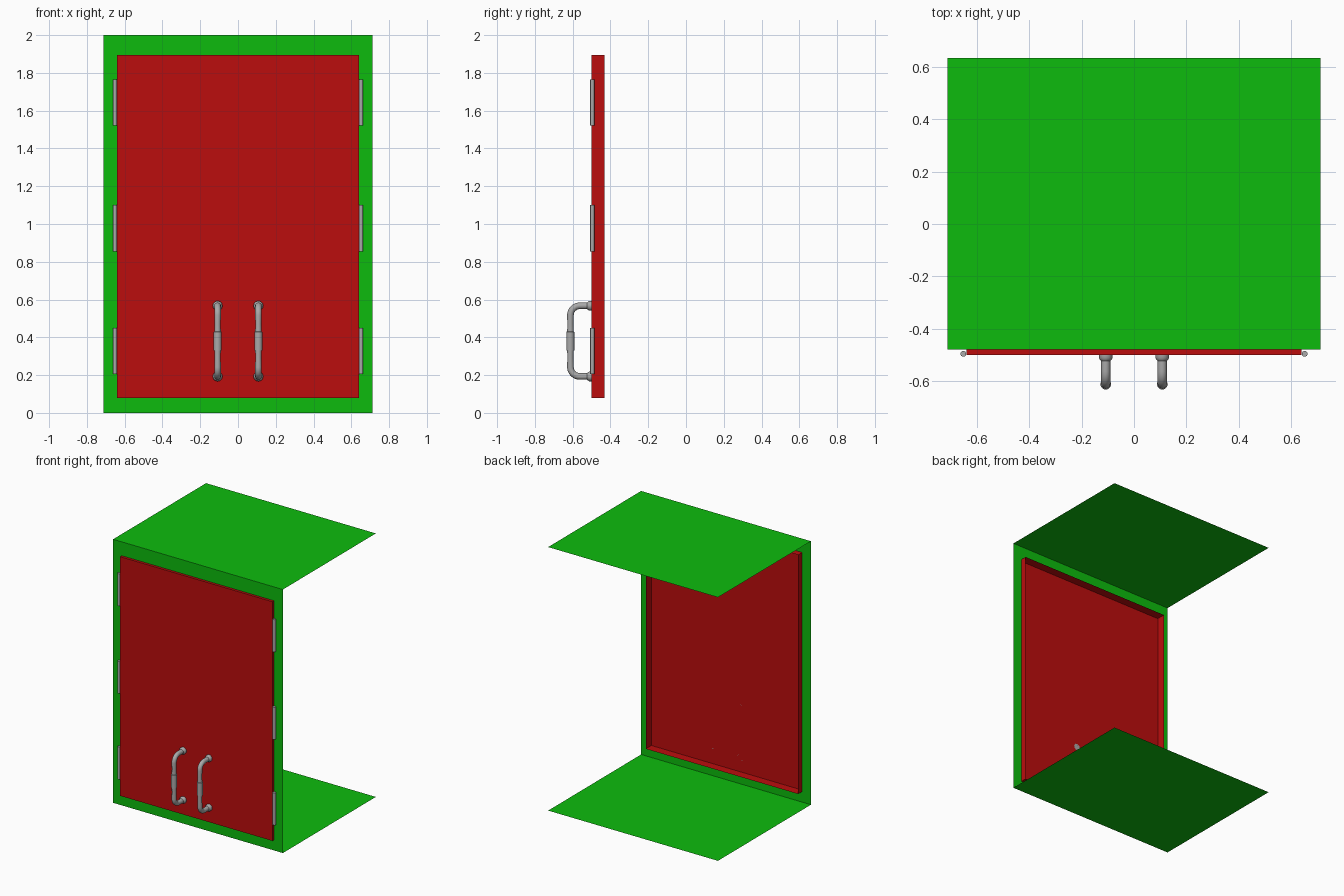
import bpy
import bmesh
import math

if "Cube" in bpy.data.objects:
    bpy.data.objects.remove(bpy.data.objects["Cube"], do_unlink=True)


def make_material(name, colour):
    mat = bpy.data.materials.new(name)
    mat.use_nodes = True
    mat.diffuse_color = (*colour, 1)
    mat.node_tree.nodes["Principled BSDF"].inputs["Base Color"].default_value = (*colour, 1)
    return mat


green = make_material("cabinet green", (0.004, 0.5, 0.004))
red = make_material("door red", (0.5, 0.004, 0.004))
metal = make_material("handle grey", (0.4, 0.4, 0.4))


def add_mesh(name, bm, mat):
    mesh = bpy.data.meshes.new(name)
    bm.to_mesh(mesh)
    bm.free()
    mesh.materials.append(mat)
    obj = bpy.data.objects.new(name, mesh)
    bpy.context.collection.objects.link(obj)
    return obj


def smooth(obj):
    bpy.ops.object.select_all(action='DESELECT')
    obj.select_set(True)
    bpy.context.view_layer.objects.active = obj
    bpy.ops.object.shade_smooth_by_angle(angle=math.radians(40))


def rect_loop(bm, half_x, y, low, high):
    corners = ((-half_x, low), (half_x, low), (half_x, high), (-half_x, high))
    return [bm.verts.new((x, y, z)) for x, z in corners]


def bridge(bm, outer, inner):
    for i in range(4):
        j = (i + 1) % 4
        bm.faces.new((outer[i], outer[j], inner[j], inner[i]))


HALF_W, FRONT, BACK, HEIGHT = 0.713, -0.48, 0.635, 2.0
DOOR_W, DOOR_LOW, DOOR_HIGH = 0.64, 0.08, 1.895
DOOR_FRONT, DOOR_BACK = -0.5, -0.432

# Thin top and bottom panels
for name, z in (("bottom_panel", 0), ("top_panel", HEIGHT)):
    bm = bmesh.new()
    corners = ((-HALF_W, FRONT), (HALF_W, FRONT), (HALF_W, BACK), (-HALF_W, BACK))
    face = bm.faces.new([bm.verts.new((x, y, z)) for x, y in corners])
    if z == 0:
        face.normal_flip()
    add_mesh(name, bm, green)

# Front frame with an opening for the door
bm = bmesh.new()
bridge(bm, rect_loop(bm, HALF_W, FRONT, 0, HEIGHT),
       rect_loop(bm, DOOR_W, FRONT, DOOR_LOW, DOOR_HIGH))
add_mesh("front_frame", bm, green)

# Door panel with a rim, open at the back
bm = bmesh.new()
front_loop = rect_loop(bm, DOOR_W, DOOR_FRONT, DOOR_LOW, DOOR_HIGH)
back_loop = rect_loop(bm, DOOR_W, DOOR_BACK, DOOR_LOW, DOOR_HIGH)
bm.faces.new(front_loop)
bridge(bm, back_loop, front_loop)
add_mesh("door", bm, red)

# Hinge barrels, three on each side
for side, sx in (("left", 1), ("right", -1)):
    for level, z in (("lower", 0.328), ("middle", 0.978), ("upper", 1.643)):
        bpy.ops.mesh.primitive_cylinder_add(
            vertices=20, radius=0.011, depth=0.245, location=(sx * 0.652, -0.496, z))
        hinge = bpy.context.object
        hinge.name = f"{side}_{level}_hinge"
        hinge.data.materials.append(metal)
        smooth(hinge)

# Handle path: upper half as (y, height above middle, radius)
MIDDLE, REACH, ARM, BEND = 0.38, -0.612, 0.187, 0.05
half = [(-0.5, ARM, 0.026), (-0.512, ARM, 0.026), (-0.52, ARM, 0.021), (-0.524, ARM, 0.0175)]
for i in range(9):
    a = math.radians(90 * i / 8)
    half.append((REACH + BEND - BEND * math.sin(a),
                 ARM - BEND + BEND * math.cos(a), 0.0175))
half += [(REACH, 0.09, 0.016), (REACH, 0.051, 0.017), (REACH, 0.049, 0.021)]
path = half + [(y, -h, r) for y, h, r in reversed(half)]

for side, sx in (("left", 1), ("right", -1)):
    curve = bpy.data.curves.new("handle_path", 'CURVE')
    curve.dimensions = '3D'
    curve.bevel_depth = 1.0
    curve.bevel_resolution = 4
    curve.use_fill_caps = True
    spline = curve.splines.new('POLY')
    spline.points.add(len(path) - 1)
    for point, (y, h, r) in zip(spline.points, path):
        point.co = (sx * 0.108, y, MIDDLE + h, 1)
        point.radius = r
    helper = bpy.data.objects.new("handle_path", curve)
    bpy.context.collection.objects.link(helper)
    bpy.context.view_layer.update()
    evaluated = helper.evaluated_get(bpy.context.evaluated_depsgraph_get())
    bm = bmesh.new()
    shape = bpy.data.meshes.new_from_object(evaluated)
    bm.from_mesh(shape)
    bmesh.ops.remove_doubles(bm, verts=bm.verts, dist=0.0001)
    bmesh.ops.recalc_face_normals(bm, faces=bm.faces)
    bpy.data.objects.remove(helper, do_unlink=True)
    bpy.data.meshes.remove(shape)
    smooth(add_mesh(f"{side}_handle", bm, metal))
